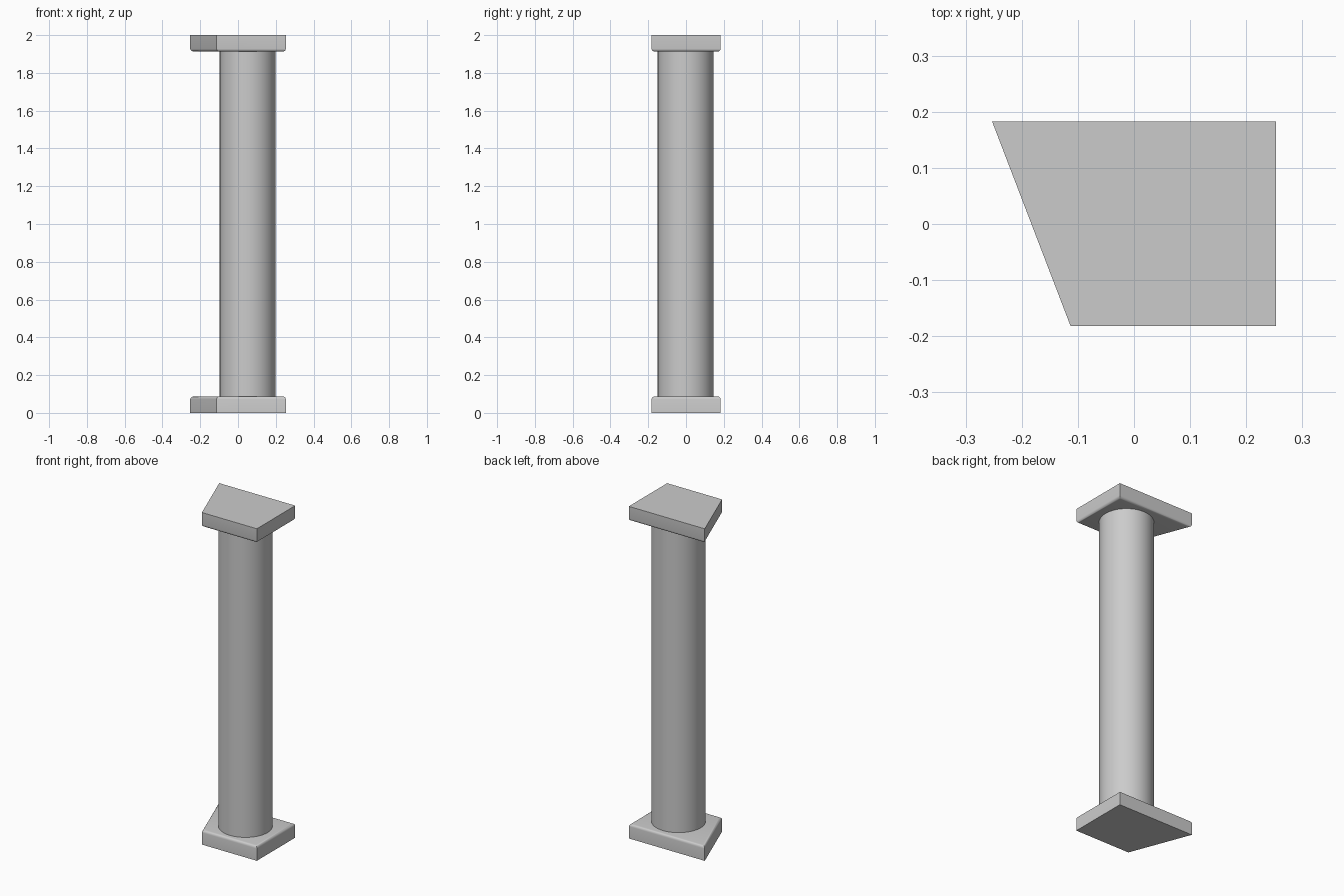
import bpy, bmesh

if "Cube" in bpy.data.objects:
    bpy.data.objects.remove(bpy.data.objects["Cube"])

HEIGHT = 2.0
THICK = 0.087
OUTLINE = [(-0.253, 0.183), (-0.113, -0.182), (0.253, -0.182), (0.253, 0.183)]


def finish(name, bm):
    mesh = bpy.data.meshes.new(name)
    bmesh.ops.recalc_face_normals(bm, faces=bm.faces[:])
    bm.to_mesh(mesh)
    bm.free()
    obj = bpy.data.objects.new(name, mesh)
    bpy.context.collection.objects.link(obj)
    bpy.ops.object.select_all(action='DESELECT')
    obj.select_set(True)
    bpy.context.view_layer.objects.active = obj
    bpy.ops.object.shade_smooth_by_angle(angle=0.6)
    return obj


def plate(name, flip):
    # Trapezoid slab, rounded along the rim that faces the shaft
    bm = bmesh.new()
    face = bm.faces.new([bm.verts.new((x, y, 0)) for x, y in OUTLINE])
    ext = bmesh.ops.extrude_face_region(bm, geom=[face])
    for v in ext['geom']:
        if isinstance(v, bmesh.types.BMVert):
            v.co.z = THICK
    rim = [e for e in bm.edges if all(v.co.z > THICK / 2 for v in e.verts)]
    bmesh.ops.bevel(bm, geom=rim, offset=0.015, segments=4, profile=0.5,
                    affect='EDGES')
    if flip:
        for v in bm.verts:
            v.co.z = HEIGHT - v.co.z
    return finish(name, bm)


plate("base_plate", False)
plate("top_plate", True)

# Round shaft, open ended between the plates
bm = bmesh.new()
length = HEIGHT - 2 * THICK
bmesh.ops.create_cone(bm, cap_ends=False, segments=64, radius1=0.148,
                      radius2=0.148, depth=length)
bmesh.ops.translate(bm, verts=bm.verts[:], vec=(0.051, -0.002, HEIGHT / 2))
finish("shaft", bm)
